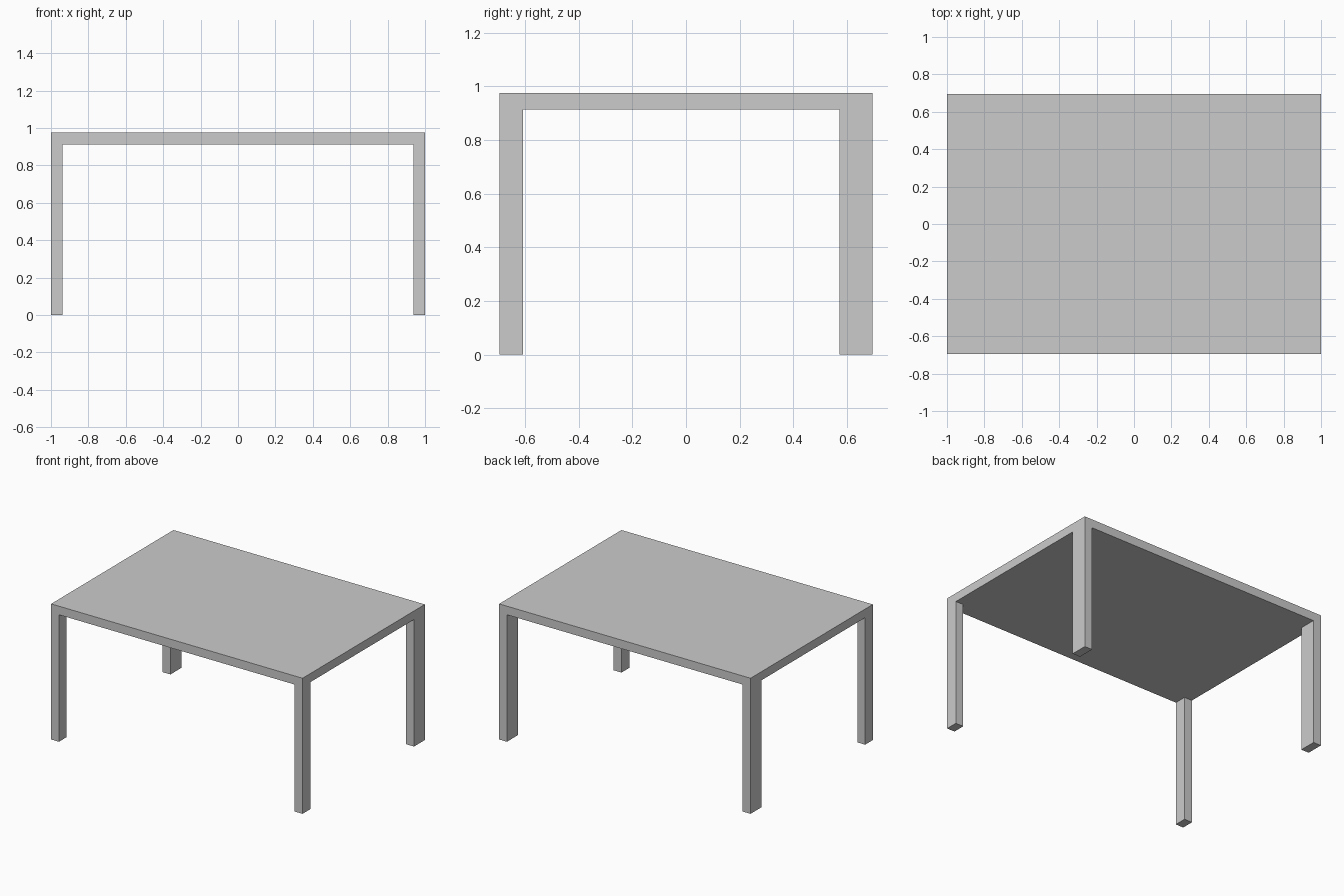
import bpy

if "Cube" in bpy.data.objects:
    bpy.data.objects.remove(bpy.data.objects["Cube"])

HALF_X, HALF_Y = 1.0, 0.695
HEIGHT, THICK = 0.975, 0.062
UNDERSIDE = HEIGHT - THICK
LEG_WIDTH = 0.062
FRONT_DEPTH, BACK_DEPTH = 0.088, 0.123


def box(name, low, high):
    """Axis-aligned box between two corners."""
    centre = [(a + b) / 2 for a, b in zip(low, high)]
    size = [b - a for a, b in zip(low, high)]
    bpy.ops.mesh.primitive_cube_add(size=1, location=centre)
    obj = bpy.context.object
    obj.name = name
    obj.scale = size
    bpy.ops.object.transform_apply(location=False, rotation=False, scale=True)
    return obj


# Table top slab
box("table_top", (-HALF_X, -HALF_Y, UNDERSIDE), (HALF_X, HALF_Y, HEIGHT))

# Corner legs flush with the slab; the back pair is deeper than the front pair
for side, x in (("left", -HALF_X), ("right", HALF_X - LEG_WIDTH)):
    box(f"front_{side}_leg", (x, -HALF_Y, 0),
        (x + LEG_WIDTH, -HALF_Y + FRONT_DEPTH, UNDERSIDE))
    box(f"back_{side}_leg", (x, HALF_Y - BACK_DEPTH, 0),
        (x + LEG_WIDTH, HALF_Y, UNDERSIDE))
